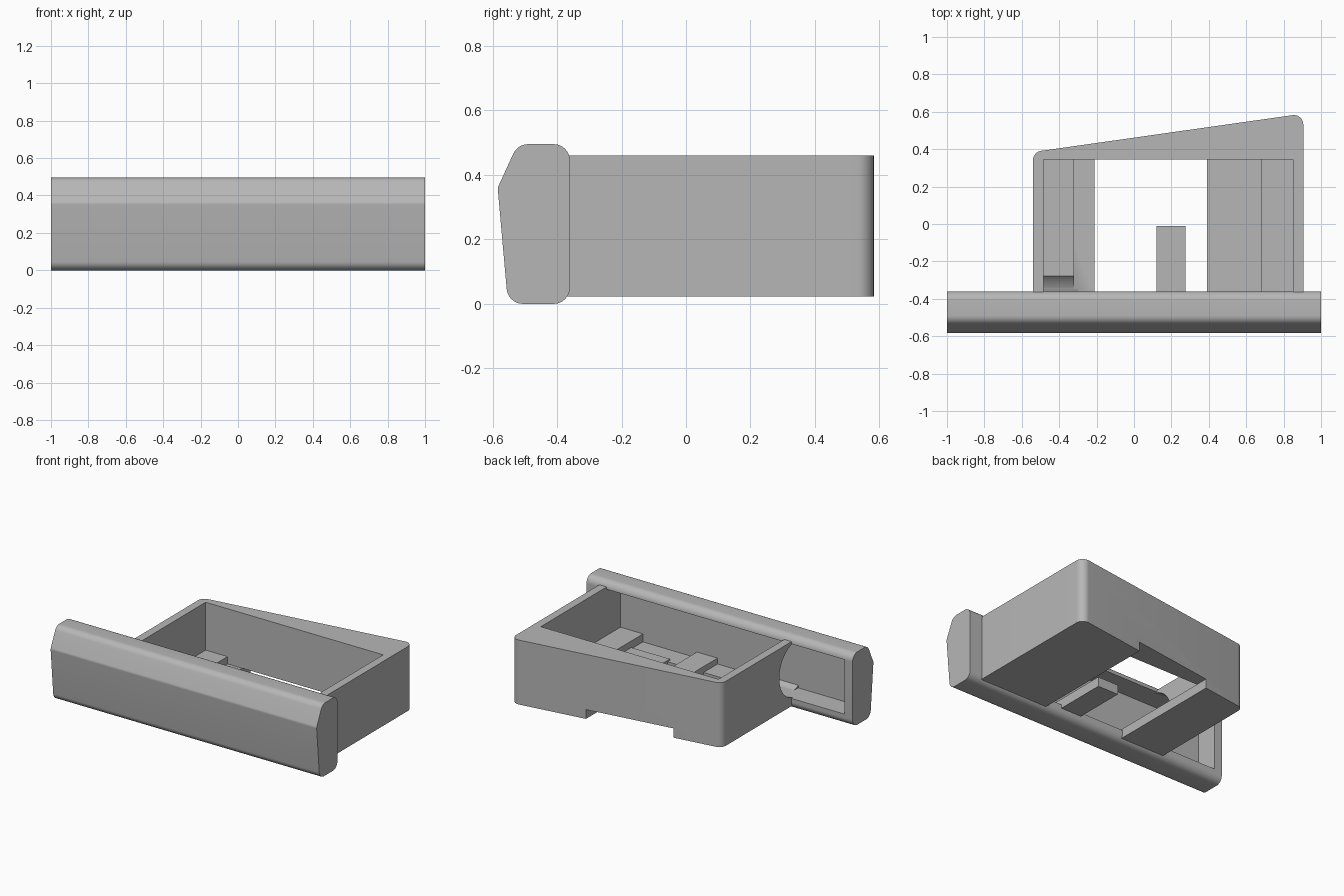
import bpy, bmesh, math
from mathutils import Vector

old = bpy.data.objects.get("Cube")
if old:
    bpy.data.objects.remove(old, do_unlink=True)

# One plain grey plastic
grey = bpy.data.materials.new("plain_grey")
grey.use_nodes = True
colour = (0.47, 0.47, 0.47, 1)
grey.diffuse_color = colour
grey.node_tree.nodes["Principled BSDF"].inputs["Base Color"].default_value = colour


def rounded(corners, steps=8):
    """Round a 2D outline given as (u, v, radius) corners."""
    points = []
    for i, (u, v, r) in enumerate(corners):
        p = Vector((u, v))
        if r == 0:
            points.append(p)
            continue
        a = (Vector(corners[i - 1][:2]) - p).normalized()
        b = (Vector(corners[(i + 1) % len(corners)][:2]) - p).normalized()
        half = a.angle(b) / 2
        centre = p + (a + b).normalized() * (r / math.sin(half))
        start = p + a * (r / math.tan(half)) - centre
        end = p + b * (r / math.tan(half)) - centre
        for s in range(steps + 1):
            t = s / steps
            d = start.lerp(end, t).normalized()
            points.append(centre + d * r)
    return points


def prism(name, outline, low, high, axis):
    """Extrude an outline along x (outline in yz) or z (outline in xy)."""
    def place(p, h):
        return (h, p[0], p[1]) if axis == "x" else (p[0], p[1], h)
    bm = bmesh.new()
    face = bm.faces.new([bm.verts.new(place(p, low)) for p in outline])
    new = bmesh.ops.extrude_face_region(bm, geom=[face])["geom"]
    shift = Vector(place((0, 0), high - low))
    bmesh.ops.translate(bm, vec=shift,
                        verts=[g for g in new if isinstance(g, bmesh.types.BMVert)])
    bmesh.ops.recalc_face_normals(bm, faces=bm.faces)
    mesh = bpy.data.meshes.new(name)
    bm.to_mesh(mesh)
    bm.free()
    mesh.materials.append(grey)
    obj = bpy.data.objects.new(name, mesh)
    bpy.context.collection.objects.link(obj)
    return obj


def block(name, x, y, z):
    outline = [(x[0], y[0]), (x[1], y[0]), (x[1], y[1]), (x[0], y[1])]
    return prism(name, outline, z[0], z[1], "z")


def activate(obj):
    bpy.ops.object.select_all(action="DESELECT")
    obj.select_set(True)
    bpy.context.view_layer.objects.active = obj


def cut(obj, cutter):
    mod = obj.modifiers.new("cut", "BOOLEAN")
    mod.operation = "DIFFERENCE"
    mod.solver = "EXACT"
    mod.object = cutter
    activate(obj)
    bpy.ops.object.modifier_apply(modifier=mod.name)
    bpy.data.objects.remove(cutter, do_unlink=True)


def round_cutter():
    """Round passage along x through the right wall and rail."""
    ring = [(-0.42 + 0.19 * math.cos(k * math.tau / 64),
             0.26 + 0.19 * math.sin(k * math.tau / 64)) for k in range(64)]
    return prism("passage_cutter", ring, -0.7, -0.3, "x")


FLOOR, INNER_BACK, POCKET_BACK = 0.085, 0.345, -0.51

# Front bar, hollowed from behind
bar = prism("front_bar", rounded([
    (-0.36, 0, 0.05), (-0.36, 0.495, 0.05), (-0.522, 0.495, 0.05),
    (-0.584, 0.36, 0.03), (-0.552, 0, 0.05)]), -1, 1, "x")
cut(bar, block("pocket_cutter", (-0.94, 0.85), (POCKET_BACK, -0.2), (0.075, 0.445)))

# Tray with a slanted, round-cornered back
tray = prism("tray", rounded([
    (-0.54, -0.385, 0), (0.905, -0.385, 0),
    (0.905, 0.59, 0.05), (-0.54, 0.385, 0.05)]), 0.022, 0.46, "z")
cut(tray, block("inside_cutter", (-0.485, 0.85), (-0.7, INNER_BACK), (FLOOR, 0.7)))
cut(tray, block("slot_cutter", (-0.21, 0.39), (-0.7, 0.9), (-0.1, FLOOR)))
# Back wall keeps its height above the notch; the passage opens the right wall
cut(tray, round_cutter())

# Raised rails along both sides of the floor
left_rail = block("left_rail", (0.68, 0.852), (POCKET_BACK, INNER_BACK + 0.002), (0.076, 0.13))
right_rail = block("right_rail", (-0.487, -0.32), (POCKET_BACK, INNER_BACK + 0.002), (0.076, 0.135))
cut(right_rail, round_cutter())

# Tongue reaching back from the bar over the slot
tongue = block("tongue", (0.12, 0.275), (POCKET_BACK - 0.01, -0.01), (0.05, 0.115))

for part in (bar, tray, left_rail, right_rail, tongue):
    activate(part)
    bpy.ops.object.shade_smooth_by_angle(angle=math.radians(28))
